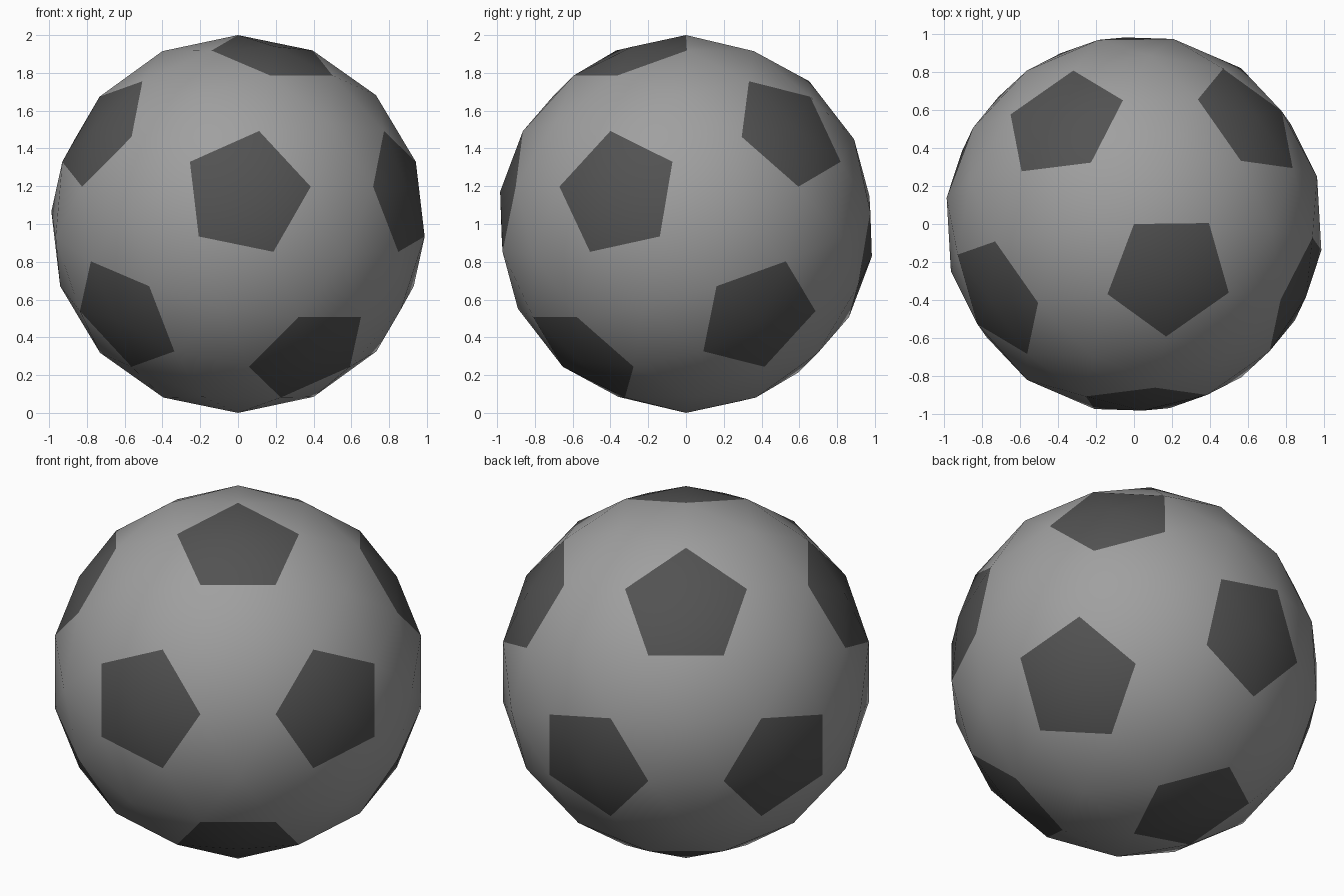
import bpy, bmesh, math
from mathutils import Matrix

if "Cube" in bpy.data.objects:
    bpy.data.objects.remove(bpy.data.objects["Cube"])


def material(name, rgb):
    m = bpy.data.materials.new(name)
    m.diffuse_color = (*rgb, 1.0)
    m.use_nodes = True
    m.node_tree.nodes["Principled BSDF"].inputs["Base Color"].default_value = m.diffuse_color
    return m


# Base icosahedron: its corners become the pentagon centres
ico = bmesh.new()
bmesh.ops.create_icosphere(ico, subdivisions=1, radius=1.0)
ico.verts.ensure_lookup_table()
points = [v.co.normalized() for v in ico.verts]
for e in ico.edges:                      # panel corners, at thirds of each edge
    a, b = (v.co for v in e.verts)
    points += [(2 * a + b).normalized(), (a + 2 * b).normalized()]
for f in ico.faces:                      # hexagon centres
    points.append(f.calc_center_median().normalized())

# Orientation: one panel corner at the pole, its pentagon towards front right
a, b = (v.co.normalized() for v in ico.edges[:][0].verts)
up = (2 * a + b).normalized()
side = (a - up * a.dot(up)).normalized()
turn = Matrix.Rotation(math.radians(-55), 3, 'Z') @ Matrix((side, up.cross(side), up))

# Ball surface: triangle fans round every panel centre
bm = bmesh.new()
for p in points:
    bm.verts.new(turn @ p)
bmesh.ops.convex_hull(bm, input=bm.verts[:])
bmesh.ops.translate(bm, verts=bm.verts[:], vec=(0, 0, 1))
bmesh.ops.recalc_face_normals(bm, faces=bm.faces[:])
for f in bm.faces:
    f.smooth = True
    # pentagon panels are the fans round the five-sided centres
    f.material_index = int(any(len(v.link_faces) == 5 for v in f.verts))

mesh = bpy.data.meshes.new("ball")
bm.to_mesh(mesh)
bm.free()
ico.free()
mesh.materials.append(material("light grey", (0.35, 0.35, 0.35)))
mesh.materials.append(material("dark grey", (0.085, 0.085, 0.085)))
ball = bpy.data.objects.new("ball", mesh)
bpy.context.collection.objects.link(ball)
